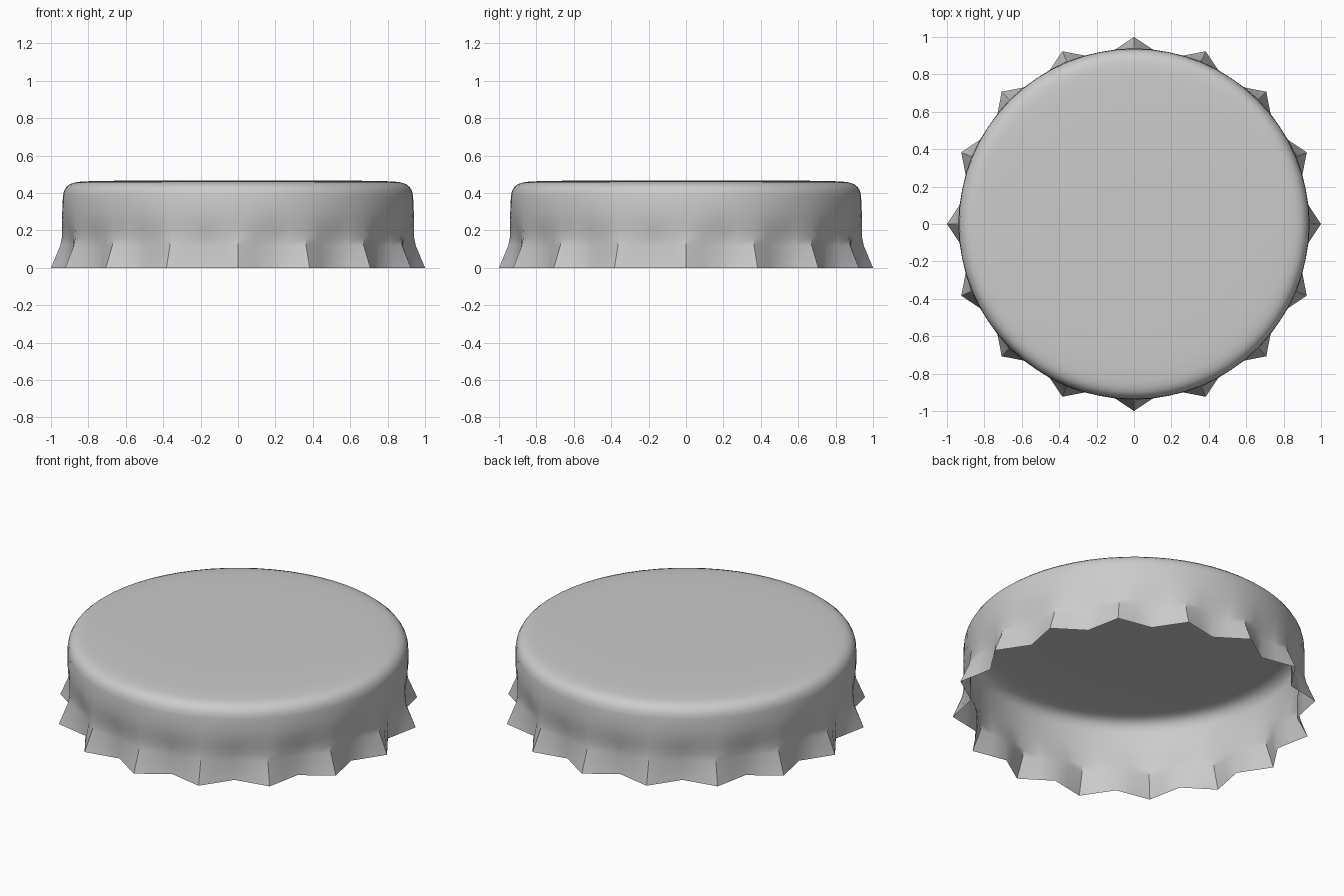
import bpy, bmesh, math

if "Cube" in bpy.data.objects:
    bpy.data.objects.remove(bpy.data.objects["Cube"])

TEETH = 16
SUB = 4                      # segments per tooth
N = TEETH * SUB

# Rings from rim to crown: height, radius at tooth tip, radius at valley
RINGS = [
    (0.0, 1.0, 0.90), (0.12, 0.95, 0.90), (0.16, 0.942, 0.908),
    (0.205, 0.94, 0.92), (0.25, 0.94, 0.93), (0.30, 0.94, 0.937),
    (0.385, 0.936, 0.936), (0.41, 0.931, 0.931), (0.432, 0.918, 0.918),
    (0.447, 0.90, 0.90), (0.456, 0.875, 0.875), (0.461, 0.84, 0.84),
    (0.465, 0.76, 0.76), (0.467, 0.50, 0.50),
]


def ring_point(i, z, tip, valley):
    """Point on a ring; between tip and valley the toothed wall is straight."""
    a = 2 * math.pi * i / N
    if abs(tip - valley) < 0.015:
        t = (1 + math.cos(a * TEETH)) / 2
        r = valley + (tip - valley) * t
        return r * math.cos(a), r * math.sin(a), z
    half = SUB // 2
    start = (i // half) * half
    f = (i - start) / half
    ends = []
    for j in (start, start + half):
        r = tip if (j // half) % 2 == 0 else valley
        b = 2 * math.pi * j / N
        ends.append((r * math.cos(b), r * math.sin(b)))
    (x0, y0), (x1, y1) = ends
    return x0 + (x1 - x0) * f, y0 + (y1 - y0) * f, z


# Thin open shell with crimped skirt and rounded crown
bm = bmesh.new()
rows = [[bm.verts.new(ring_point(i, *ring)) for i in range(N)] for ring in RINGS]
for low, high in zip(rows, rows[1:]):
    for i in range(N):
        j = (i + 1) % N
        bm.faces.new((low[i], low[j], high[j], high[i]))
centre = bm.verts.new((0, 0, 0.467))
for i in range(N):
    bm.faces.new((rows[-1][i], rows[-1][(i + 1) % N], centre))

mesh = bpy.data.meshes.new("bottle_cap")
bm.to_mesh(mesh)
bm.free()
cap = bpy.data.objects.new("bottle_cap", mesh)
bpy.context.collection.objects.link(cap)

# Plain metal grey
grey = bpy.data.materials.new("metal_grey")
grey.diffuse_color = (0.6, 0.6, 0.6, 1)
grey.use_nodes = True
grey.node_tree.nodes["Principled BSDF"].inputs["Base Color"].default_value = grey.diffuse_color
mesh.materials.append(grey)

# Smooth wall, sharp crimp tips
bpy.context.view_layer.objects.active = cap
cap.select_set(True)
bpy.ops.object.shade_smooth_by_angle(angle=math.radians(35))
